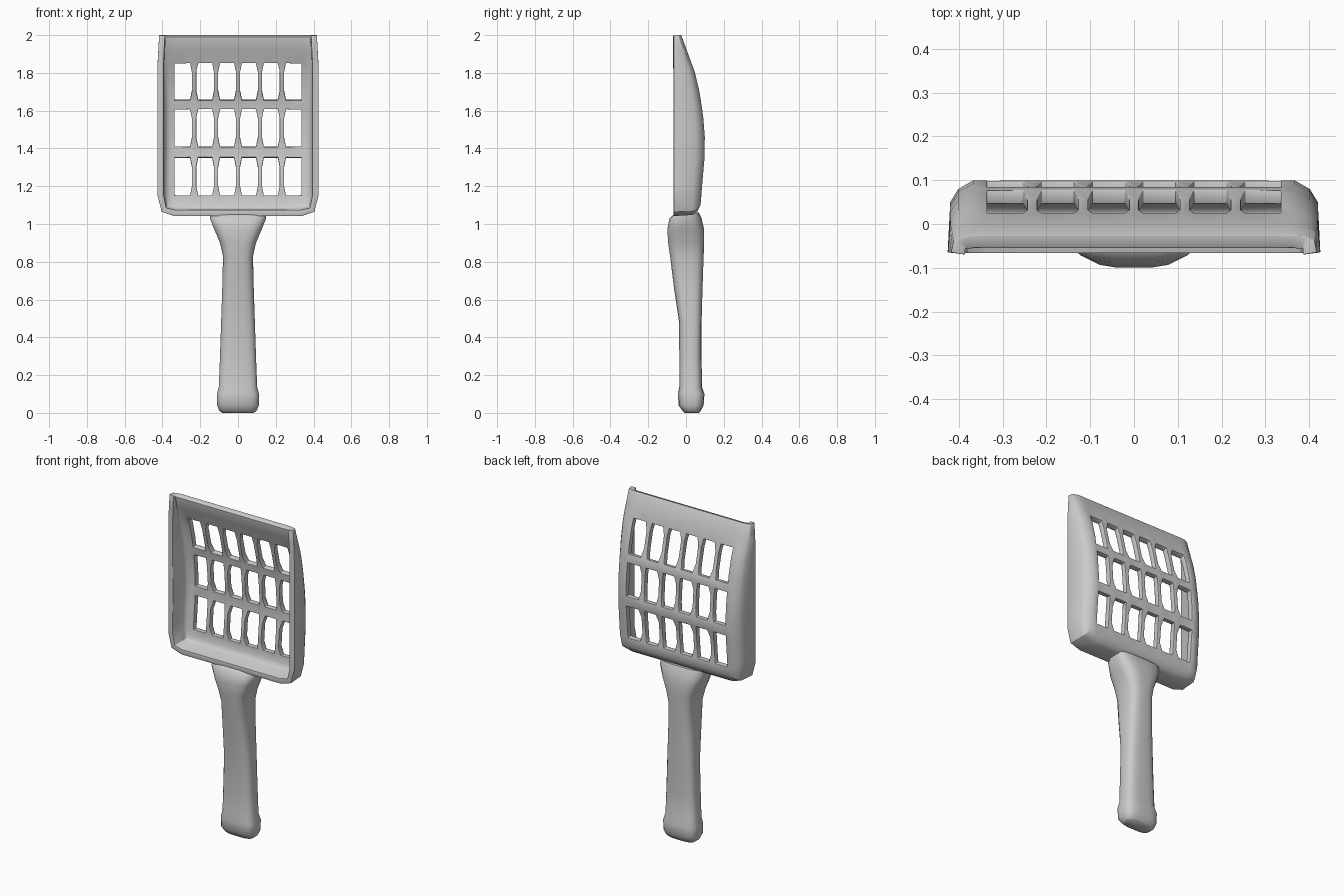
import bpy, bmesh, math

if "Cube" in bpy.data.objects:
    bpy.data.objects.remove(bpy.data.objects["Cube"])


def interp(table, t):
    for (a, va), (b, vb) in zip(table, table[1:]):
        if t <= b:
            return va + (vb - va) * max(0, (t - a) / (b - a))
    return table[-1][1]


def finish(bm, name, angle):
    bmesh.ops.recalc_face_normals(bm, faces=bm.faces)
    bm.faces.ensure_lookup_table()
    if name == "slotted_tray" and bm.faces[0].normal.y < 0:
        bmesh.ops.reverse_faces(bm, faces=bm.faces)
    mesh = bpy.data.meshes.new(name)
    bm.to_mesh(mesh)
    bm.free()
    ob = bpy.data.objects.new(name, mesh)
    bpy.context.collection.objects.link(ob)
    bpy.ops.object.select_all(action='DESELECT')
    ob.select_set(True)
    bpy.context.view_layer.objects.active = ob
    bpy.ops.object.shade_smooth_by_angle(angle=math.radians(angle))
    return ob


def build_tray():
    bm = bmesh.new()
    # curved back plate, seen from the side: (z, y)
    profile = [(1.10, .077), (1.20, .085), (1.35, .098), (1.50, .1),
               (1.61, .085), (1.77, .06), (1.86, .026), (2.0, -.025)]
    centres = [-.291, -.174, -.058, .058, .174, .291]
    rows = [1.15, 1.41, 1.66]
    levels = [(1.10, False)]
    for b in rows:
        levels += [(b, False), (b + .05, True), (b + .15, True), (b + .2, False)]
    levels += [(1.93, False), (2.0, False)]
    grid = []
    for z, middle in levels:
        half = .047 if middle else .037
        xs = [-.368] + [c + s * half for c in centres for s in (-1, 1)] + [.368]
        xs[1], xs[-2] = -.336, .336
        y = interp(profile, z)
        # upright bars sit slightly below the cross bars
        grid.append([bm.verts.new((x, y - (.012 if middle and 1 < i < 12 else 0), z))
                     for i, x in enumerate(xs)])
    for j in range(len(levels) - 1):
        for i in range(13):
            hole = i % 2 == 1 and 1 <= j <= 12 and (j - 1) % 4 < 3
            if not hole:
                bm.faces.new((grid[j][i], grid[j + 1][i],
                              grid[j + 1][i + 1], grid[j][i + 1]))
    # side and bottom walls rising from the plate border
    path = [(r[0], -1, 0) for r in reversed(grid[1:])]
    path += [(grid[0][0], -.62, -.62)]
    path += [(v, 0, -1) for v in grid[0][1:-1]]
    path += [(grid[0][-1], .62, -.62)]
    path += [(r[-1], 1, 0) for r in grid[1:]]
    ring = [p[0] for p in path]
    for off, t in ((.034, .12), (.052, .3), (.058, 1)):
        new = []
        for v, dx, dz in path:
            trim = .008 * max(0, (v.co.z - 1.85) / .15)
            new.append(bm.verts.new((v.co.x + dx * (off - trim),
                                     v.co.y + (-.065 - v.co.y) * t,
                                     v.co.z + dz * off)))
        for k in range(len(path) - 1):
            bm.faces.new((ring[k], ring[k + 1], new[k + 1], new[k]))
        ring = new
    ob = finish(bm, "slotted_tray", 50)
    shell = ob.modifiers.new("shell", 'SOLIDIFY')
    shell.thickness = .032
    shell.offset = -1
    bevel = ob.modifiers.new("soft_edges", 'BEVEL')
    bevel.width = .007
    bevel.segments = 2
    bevel.limit_method = 'ANGLE'
    bevel.angle_limit = math.radians(50)


def build_handle():
    bm = bmesh.new()
    # sections: z, half width, front y, back y
    sections = [(0, .085, -.008, .068), (.012, .1, -.02, .08), (.04, .111, -.04, .094),
                (.10, .112, -.043, .098), (.14, .102, -.036, .085),
                (.30, .096, -.036, .083), (.48, .09, -.037, .083),
                (.66, .084, -.064, .088), (.83, .08, -.085, .094),
                (.90, .096, -.095, .097), (.97, .126, -.1, .097),
                (1.03, .15, -.088, .083), (1.06, .15, -.055, .068)]
    n, rings = 20, []
    for z, hw, y0, y1 in sections:
        ring = []
        for k in range(n):
            a = 2 * math.pi * (k + .5) / n
            c, s = math.cos(a), math.sin(a)
            x = math.copysign(abs(c) ** .6, c)
            y = math.copysign(abs(s) ** .6, s)
            ring.append(bm.verts.new((x * hw, (y0 + y1) / 2 + y * (y1 - y0) / 2, z)))
        rings.append(ring)
    for a, b in zip(rings, rings[1:]):
        for k in range(n):
            m = (k + 1) % n
            bm.faces.new((a[k], a[m], b[m], b[k]))
    bm.faces.new(rings[0])
    bm.faces.new(rings[-1])
    finish(bm, "handle", 60)


build_tray()
build_handle()
